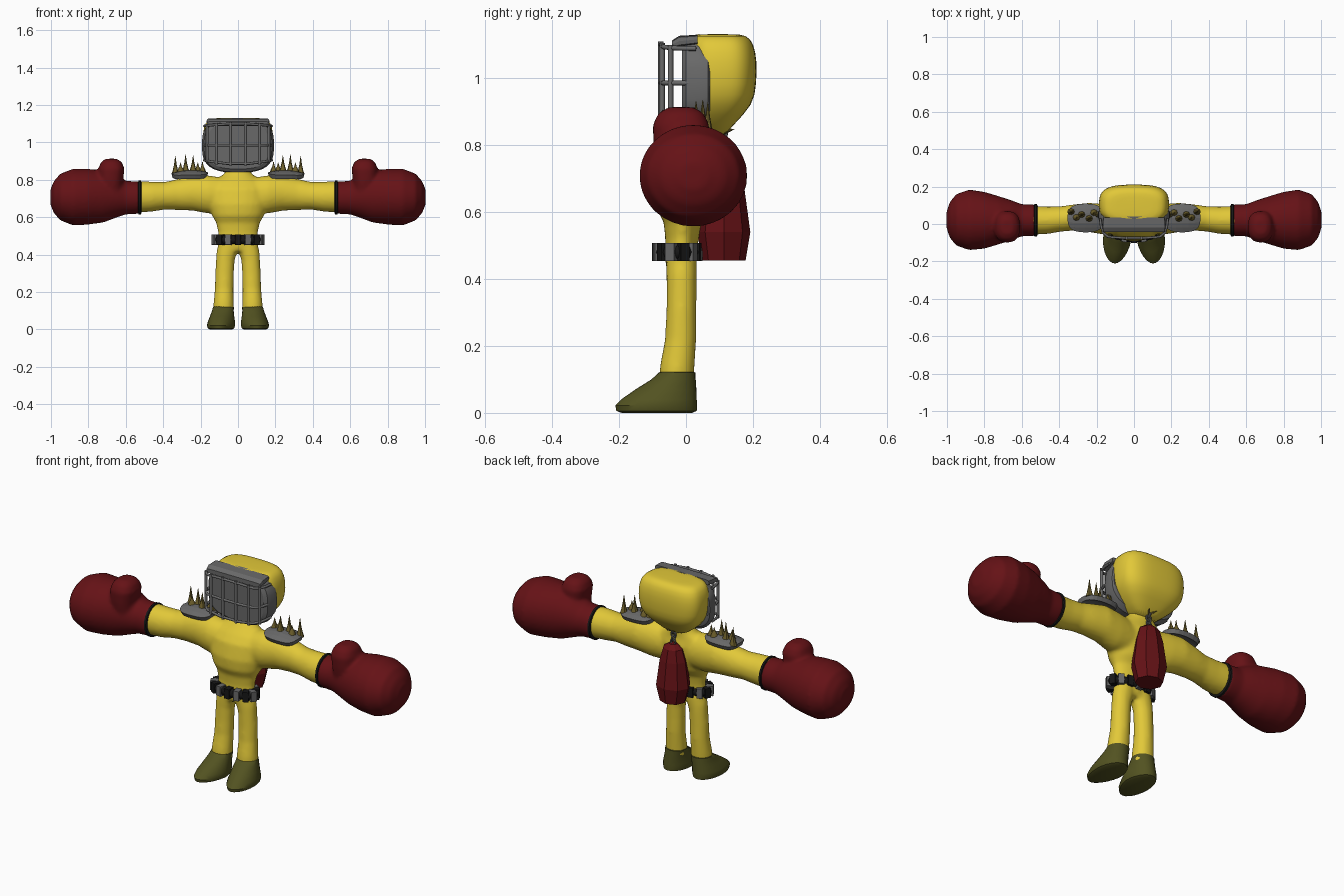
import bpy, bmesh, math
from mathutils import Vector

if "Cube" in bpy.data.objects:
    bpy.data.objects.remove(bpy.data.objects["Cube"])


def mat(name, col):
    m = bpy.data.materials.new(name)
    m.diffuse_color = (*col, 1)
    m.use_nodes = True
    m.node_tree.nodes["Principled BSDF"].inputs["Base Color"].default_value = m.diffuse_color
    return m


YELLOW = mat("yellow", (0.76, 0.58, 0.04))
RED = mat("red", (0.13, 0.006, 0.008))
OLIVE = mat("olive", (0.085, 0.085, 0.015))
BLACK = mat("black", (0.008, 0.008, 0.008))
GOLD = mat("dark_gold", (0.16, 0.12, 0.025))
GREY = mat("grey", (0.14, 0.14, 0.14))


def loft(bm, axis, rings, n=24, power=2.0, side=1):
    """Closed skin through superellipse rings (t, centre a, centre b, radius a, radius b)."""
    loops = []
    for t, a, b, ra, rb in rings:
        loop = []
        for i in range(n):
            c, s = math.cos(2 * math.pi * i / n), math.sin(2 * math.pi * i / n)
            u = a + ra * math.copysign(abs(c) ** (2 / power), c)
            v = b + rb * math.copysign(abs(s) ** (2 / power), s)
            x, y, z = {'x': (t, u, v), 'y': (u, t, v), 'z': (u, v, t)}[axis]
            loop.append(bm.verts.new((x * side, y, z)))
        loops.append(loop)
    for p, q in zip(loops, loops[1:]):
        for i in range(n):
            bm.faces.new((p[i], p[(i + 1) % n], q[(i + 1) % n], q[i]))
    bm.faces.new(loops[0])
    bm.faces.new(loops[-1])


def finish(bm, name, material, smooth=True, voxel=0, subsurf=0, angle=40):
    bmesh.ops.recalc_face_normals(bm, faces=bm.faces)
    me = bpy.data.meshes.new(name)
    bm.to_mesh(me)
    bm.free()
    ob = bpy.data.objects.new(name, me)
    bpy.context.collection.objects.link(ob)
    me.materials.append(material)
    if voxel:
        r = ob.modifiers.new("fuse", 'REMESH')
        r.mode, r.voxel_size, r.use_smooth_shade = 'VOXEL', voxel, True
        s = ob.modifiers.new("soften", 'SMOOTH')
        s.factor, s.iterations = 0.5, 6
    if subsurf:
        ob.modifiers.new("subdivide", 'SUBSURF').levels = subsurf
    if smooth:
        bpy.ops.object.select_all(action='DESELECT')
        ob.select_set(True)
        bpy.context.view_layer.objects.active = ob
        bpy.ops.object.shade_smooth_by_angle(angle=math.radians(angle))
    return ob


def tube(name, pts, r, material, cyclic=False, kind='POLY'):
    cu = bpy.data.curves.new(name, 'CURVE')
    cu.dimensions, cu.bevel_depth, cu.bevel_resolution, cu.use_fill_caps = '3D', r, 2, True
    sp = cu.splines.new(kind)
    sp.points.add(len(pts) - 1)
    for p, co in zip(sp.points, pts):
        p.co = (*co, 1)
    sp.use_cyclic_u = cyclic
    ob = bpy.data.objects.new(name, cu)
    bpy.context.collection.objects.link(ob)
    cu.materials.append(material)
    return ob


# Body: torso, arms and legs fused into one smooth skin
bm = bmesh.new()
loft(bm, 'z', [(.42, 0, -.015, .085, .043), (.47, 0, -.015, .11, .048), (.52, 0, -.012, .107, .05),
               (.57, 0, -.01, .117, .057), (.61, 0, -.005, .14, .083), (.67, 0, .003, .16, .095),
               (.75, 0, .015, .165, .09), (.79, 0, .025, .15, .07), (.82, 0, .04, .09, .055),
               (.86, 0, .06, .05, .04)])
for s in (1, -1):
    loft(bm, 'x', [(.03, .02, .715, .07, .09), (.16, .025, .722, .082, .102), (.24, .035, .73, .078, .095),
                   (.32, .035, .722, .07, .083), (.39, .027, .715, .068, .074), (.46, .02, .71, .073, .08),
                   (.55, .02, .708, .078, .084)], side=s)
    loft(bm, 'z', [(.08, .077, -.03, .055, .052), (.14, .077, -.026, .054, .052), (.22, .074, -.016, .05, .047),
                   (.30, .072, -.014, .05, .045), (.37, .068, -.013, .05, .045), (.41, .06, -.013, .056, .046),
                   (.46, .05, -.013, .055, .046)], side=s)
finish(bm, "body", YELLOW, voxel=.01, angle=180)

# Gloves with thumbs, cuff bands and boots
for s, label in ((1, "left"), (-1, "right")):
    bm = bmesh.new()
    loft(bm, 'x', [(.525, .02, .705, .084, .086), (.6, .02, .705, .086, .09), (.65, .02, .71, .105, .112),
                   (.72, .02, .71, .128, .138), (.8, .02, .71, .152, .149), (.88, .022, .708, .162, .152),
                   (.95, .022, .708, .138, .125), (.985, .022, .708, .095, .085), (1.003, .022, .708, .04, .04)],
         n=32, side=s)
    loft(bm, 'z', [(.72, .68, -.015, .06, .07), (.80, .68, -.015, .066, .082), (.86, .677, -.015, .07, .085),
                   (.895, .677, -.015, .056, .068), (.913, .677, -.015, .03, .038)], side=s, power=2.4)
    finish(bm, label + "_glove", RED, voxel=.01, angle=180)

    bm = bmesh.new()
    loft(bm, 'x', [(.517, .02, .706, .082, .085), (.52, .02, .706, .087, .09), (.531, .02, .706, .087, .09),
                   (.534, .02, .706, .082, .085)], side=s)
    finish(bm, label + "_cuff_band", BLACK)

    bm = bmesh.new()
    loft(bm, 'z', [(.0, .09, -.087, .06, .105), (.006, .09, -.088, .071, .12), (.022, .09, -.089, .076, .122),
                   (.04, .089, -.081, .073, .113), (.07, .085, -.06, .065, .091), (.1, .081, -.037, .058, .066),
                   (.12, .078, -.027, .056, .055), (.122, .078, -.027, .052, .05)], side=s)
    boot = finish(bm, label + "_boot", OLIVE)
    for v in boot.data.vertices:  # narrow the toe and splay it outwards
        if v.co.y < -.08:
            k = (-.08 - v.co.y) / .13
            v.co.x = s * .09 + (v.co.x - s * .09) * (1 - .15 * k) + s * .012 * k

# Head: rounded box tapering to the neck
bm = bmesh.new()
loft(bm, 'z', [(.82, 0, .075, .05, .035), (.86, 0, .073, .105, .068), (.92, 0, .102, .17, .1),
               (.98, 0, .105, .187, .105), (1.05, 0, .105, .19, .108), (1.105, 0, .102, .176, .1),
               (1.128, 0, .097, .15, .084), (1.131, 0, .095, .1, .05)], power=3, n=32)
finish(bm, "head", YELLOW, subsurf=1, angle=180)

# Face guard plate and brow
bm = bmesh.new()
loft(bm, 'y', [(.072, 0, .985, .186, .10), (.066, 0, .985, .193, .125), (.04, 0, .985, .193, .146),
               (.0, 0, .983, .182, .141), (-.012, 0, .983, .165, .125)], power=2.9, n=32)
finish(bm, "face_plate", GREY, angle=30)
bm = bmesh.new()
loft(bm, 'y', [(.035, 0, 1.115, .165, .014), (-.02, 0, 1.11, .168, .016), (-.042, 0, 1.1, .165, .012)],
     power=8, n=24)
finish(bm, "brow", GREY, smooth=False)


# Cage bars
def rail(z, dip):
    pts = [(-.18, .03), (-.176, -.01), (-.165, -.045), (-.14, -.068), (-.06, -.075)]
    pts += [(-x, y) for x, y in reversed(pts)]
    return [(x, y, z - dip * (1 - (x / .18) ** 2)) for x, y in pts]


for i, (z, dip) in enumerate(((1.088, -.012), (.985, 0), (.905, .02))):
    tube(f"cage_rail_{i}", rail(z, dip), .007, GREY)
for i, (x, y) in enumerate(((.165, -.046), (.115, -.071), (.04, -.075))):
    for s in (1, -1):
        f = 1 - (x / .18) ** 2
        tube(f"cage_bar_{i}_{s}", [(s * x, y, .895 - .02 * f), (s * x, y, 1.097 + .012 * f)], .008, GREY)

# Shoulder pads: curved plates with flared spikes
def pad_z(x, y):
    return .852 - 4 * (y - .035) ** 2 - 1.5 * (x - .25) ** 2


def spike(bm, x, y, z, h, side):
    loft(bm, 'z', [(z - .01, x, y, .022, .02), (z + .012, x, y, .014, .013), (z + h * .5, x, y, .007, .007),
                   (z + h, x, y, .0008, .0008)], n=8, side=side)


for s, label in ((1, "left"), (-1, "right")):
    bm = bmesh.new()
    bmesh.ops.create_grid(bm, x_segments=6, y_segments=6, size=1)
    for v in bm.verts:
        u, w = v.co.x, v.co.y
        taper = 1 - .22 * (abs(u) * abs(w)) ** 2
        x, y = .258 + .098 * u * taper, .032 + .077 * w * taper
        v.co = (s * x, y, pad_z(x, y))
    pad = finish(bm, label + "_shoulder_pad", GREY, smooth=False)
    pad.modifiers.new("thickness", 'SOLIDIFY').thickness = .024
    pad.modifiers["thickness"].offset = -1 if pad.data.polygons[0].normal.z > 0 else 1
    bm = bmesh.new()
    for x, y, h in ((.335, .065, .09), (.307, .035, .045), (.28, .05, .085), (.24, .03, .078),
                    (.215, .06, .045), (.19, .05, .052)):
        spike(bm, x, y, pad_z(x, y), h, s)
    finish(bm, label + "_shoulder_spikes", GOLD)

# Belt: black band with rounded plates
def oval(a, rx=.113, ry=.048):
    return Vector((rx * math.cos(a), -.026 + ry * math.sin(a), .48))


tube("belt_band", [oval(2 * math.pi * i / 40) for i in range(40)], .024, BLACK, cyclic=True)
for i in range(14):
    a = 2 * math.pi * (i + .5) / 14
    bpy.ops.mesh.primitive_cube_add(size=1, location=oval(a))
    plate = bpy.context.object
    plate.name = f"belt_plate_{i}"
    plate.scale = (.052, .03, .054)
    plate.rotation_euler.z = math.atan2(.048 * math.cos(a), -.113 * math.sin(a))
    plate.rotation_euler.z, plate.scale = plate.rotation_euler.z, (.03, .054, .054)
    b = plate.modifiers.new("round", 'BEVEL')
    b.width, b.segments = .01, 2
    plate.data.materials.append(GREY if i % 2 else BLACK)

# Punching bag on the back, faceted, with chain and spiked hook
bm = bmesh.new()
loft(bm, 'z', [(.455, 0, .113, .07, .065), (.54, 0, .113, .093, .079), (.68, 0, .113, .075, .06),
               (.745, 0, .113, .055, .045), (.768, 0, .113, .022, .02)], n=8)
finish(bm, "back_bag", RED, smooth=False)
for i in range(4):
    bpy.ops.mesh.primitive_torus_add(major_segments=12, minor_segments=6, major_radius=.014, minor_radius=.005,
                                     location=(0, .113 - .002 * i, .775 + .02 * i),
                                     rotation=(math.pi / 2, 0, math.pi / 2 * (i % 2)))
    bpy.context.object.name = f"chain_link_{i}"
    bpy.context.object.data.materials.append(GREY)
for i in range(6):
    a = math.pi * i / 3
    d = Vector((math.cos(a), math.sin(a), .15))
    bpy.ops.mesh.primitive_cone_add(vertices=6, radius1=.014, radius2=0, depth=.05,
                                    location=Vector((0, .105, .84)) + d * .022,
                                    rotation=d.to_track_quat('Z', 'Y').to_euler())
    bpy.context.object.name = f"hook_spike_{i}"
    bpy.context.object.data.materials.append(GOLD)
